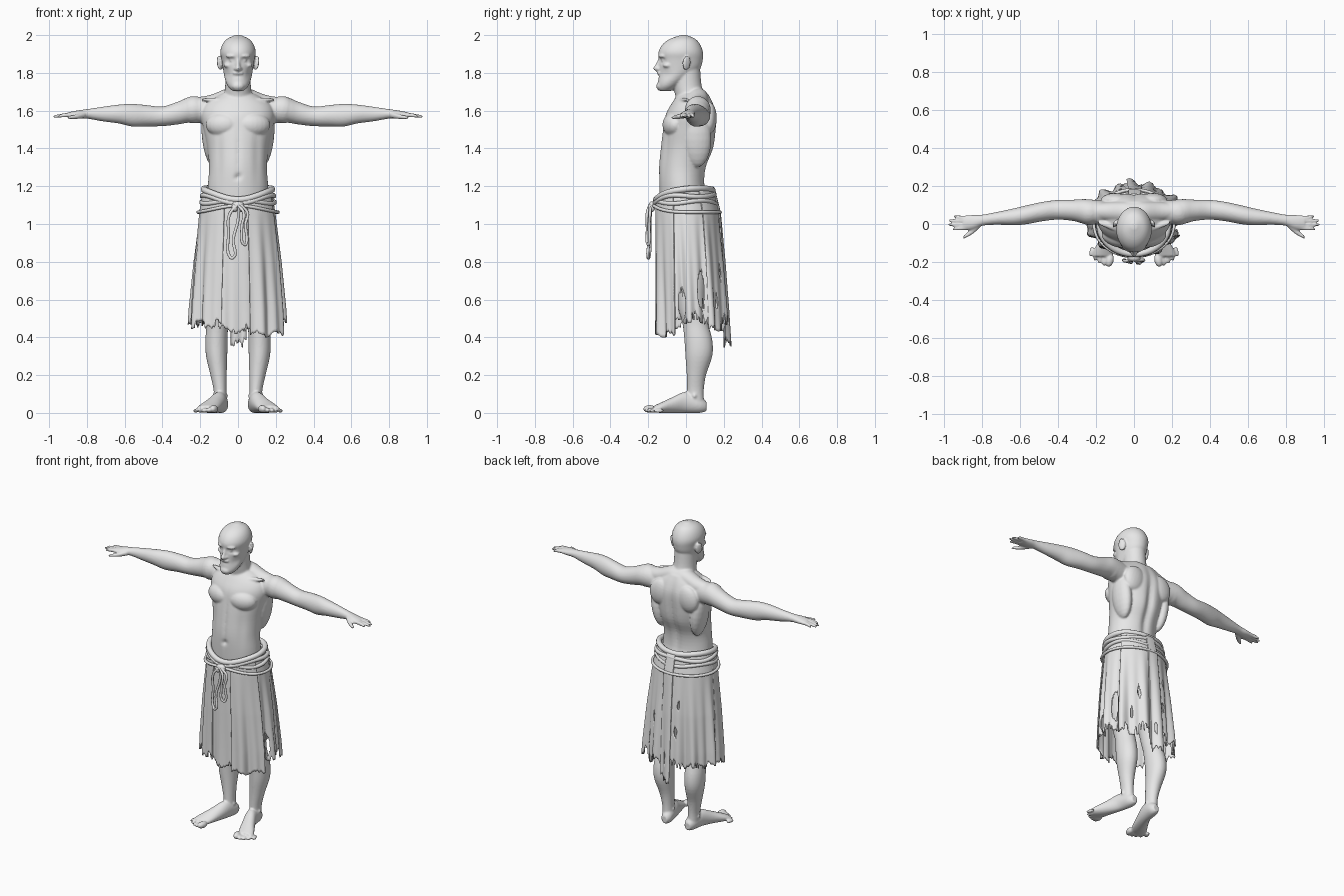
import bpy, bmesh, math, random
from mathutils import Vector, Matrix

random.seed(4)
cube = bpy.data.objects.get("Cube")
if cube:
    bpy.data.objects.remove(cube, do_unlink=True)

grey = bpy.data.materials.new("clay grey")
grey.use_nodes = True
grey.diffuse_color = (0.8, 0.8, 0.8, 1)
grey.node_tree.nodes["Principled BSDF"].inputs["Base Color"].default_value = (0.8, 0.8, 0.8, 1)


def add_object(name, data):
    obj = bpy.data.objects.new(name, data)
    data.materials.append(grey)
    bpy.context.collection.objects.link(obj)
    return obj


def mesh_object(name, bm):
    bmesh.ops.recalc_face_normals(bm, faces=bm.faces)
    for face in bm.faces:
        face.smooth = True
    mesh = bpy.data.meshes.new(name)
    bm.to_mesh(mesh)
    bm.free()
    return add_object(name, mesh)


def spline(sections, steps=4):
    """Smooth interpolation through rows of numbers."""
    rows = [Vector(s) for s in sections]
    rows = [rows[0]] + rows + [rows[-1]]
    out = []
    for p, q, r, s in zip(rows, rows[1:], rows[2:], rows[3:]):
        for i in range(steps):
            t = i / steps
            out.append(q + (r - p) * (t / 2) + (p * 2 - q * 5 + r * 4 - s) * (t * t / 2)
                       + (q * 3 - p - r * 3 + s) * (t ** 3 / 2))
    return out + [rows[-1]]


def loft(bm, axis, sections, sides=(1,), dent=None, count=40):
    """Sections: position along axis, two centre coordinates, two radii."""
    for side in sides:
        rings = []
        for c, a, b, ru, rv in spline(sections):
            ring = []
            for i in range(count):
                ang = math.tau * i / count
                u, v = a + ru * math.cos(ang), b + rv * math.sin(ang)
                co = Vector({"x": (c, u, v), "y": (u, c, v), "z": (u, v, c)}[axis])
                if dent:
                    co.y += dent(co)
                co.x *= side
                ring.append(bm.verts.new(co))
            rings.append(ring)
        for low, high in zip(rings, rings[1:]):
            for i in range(count):
                j = (i + 1) % count
                bm.faces.new((low[i], low[j], high[j], high[i]))
        bm.faces.new(rings[0])
        bm.faces.new(rings[-1])


def blob(bm, centre, radii, sides=(1, -1), turn=0, tilt=0):
    for side in sides:
        place = (Matrix.Diagonal((side, 1, 1, 1)) @ Matrix.Translation(centre)
                 @ Matrix.Rotation(turn, 4, "Z") @ Matrix.Rotation(tilt, 4, "Y")
                 @ Matrix.Diagonal((*radii, 1)))
        bmesh.ops.create_uvsphere(bm, u_segments=20, v_segments=12, radius=1, matrix=place)


def bump(x, centre, width):
    return math.exp(-((x - centre) / width) ** 2)


BOTH = (1, -1)
body = bmesh.new()


# Torso with spine furrow, midline and belly button
def torso_dent(p):
    if p.y > 0.05:
        return -0.02 * bump(p.x, 0, 0.025) * bump(p.z, 1.4, 0.22)
    if p.y < -0.05:
        return (0.006 * bump(p.x, 0, 0.012) + 0.006 * bump(abs(p.x), 0.1, 0.02)) * bump(p.z, 1.38, 0.15) \
            + 0.015 * bump(p.x, 0, 0.015) * bump(p.z, 1.25, 0.015)
    return 0


loft(body, "z", [(1, 0, .01, .165, .125), (1.1, 0, -.005, .165, .13), (1.2, 0, -.02, .16, .122),
                 (1.3, 0, -.017, .153, .127), (1.4, 0, .007, .162, .142), (1.5, 0, .02, .182, .142),
                 (1.58, 0, .028, .195, .135), (1.64, 0, .035, .17, .11), (1.69, 0, .04, .09, .08)],
     dent=torso_dent, count=72)
blob(body, (.085, -.07, 1.525), (.088, .052, .062), turn=.25)
blob(body, (.145, .06, 1.45), (.045, .075, .15), tilt=.12)
blob(body, (.1, .125, 1.56), (.075, .038, .085), tilt=-.3)
blob(body, (.1, -.02, 1.655), (.1, .016, .013), turn=.3, tilt=-.05)
loft(body, "x", [(0, .06, 1.66, .06, .06), (.06, .062, 1.665, .055, .052),
                 (.14, .065, 1.635, .05, .05), (.22, .065, 1.62, .045, .05)], BOTH)

# Neck and head
loft(body, "z", [(1.6, 0, .03, .085, .08), (1.67, 0, .025, .076, .08), (1.73, 0, .008, .068, .075),
                 (1.82, 0, 0, .066, .075)])


def face_dent(p):
    if p.y > -0.06:
        return 0
    return 0.02 * bump(abs(p.x), .038, .018) * bump(p.z, 1.868, .014) \
        + 0.012 * bump(abs(p.x), .06, .02) * bump(p.z, 1.79, .025) \
        + 0.006 * bump(p.z, 1.787, .005) * bump(p.x, 0, .025)


loft(body, "z", [(1.705, 0, -.11, .03, .035), (1.73, 0, -.095, .054, .056), (1.77, 0, -.066, .07, .08),
                 (1.82, 0, -.035, .079, .108), (1.87, 0, -.028, .087, .117), (1.91, 0, -.028, .094, .118),
                 (1.95, 0, -.025, .083, .1), (1.98, 0, -.018, .058, .067), (2, 0, -.012, .015, .015)],
     dent=face_dent, count=72)
blob(body, (.037, -.128, 1.889), (.03, .016, .009), turn=.35)
blob(body, (.032, -.12, 1.867), (.014, .012, .011))
blob(body, (.052, -.098, 1.84), (.025, .025, .014), turn=.5)
blob(body, (.012, -.145, 1.822), (.011, .014, .009))
loft(body, "z", [(1.81, 0, -.148, .01, .012), (1.822, 0, -.155, .014, .02), (1.85, 0, -.142, .01, .016),
                 (1.885, 0, -.132, .009, .01)], count=16)
blob(body, (0, -.142, 1.798), (.03, .012, .008), (1,))
blob(body, (0, -.138, 1.73), (.033, .02, .022), (1,))
blob(body, (.098, .003, 1.852), (.01, .024, .04), turn=.5, tilt=.15)

# Arms, hands and fingers
blob(body, (.235, .062, 1.605), (.075, .068, .072), tilt=.3)
loft(body, "x", [(.15, .06, 1.6, .06, .07), (.25, .065, 1.605, .066, .068), (.32, .072, 1.587, .056, .06),
                 (.4, .075, 1.57, .052, .052), (.48, .066, 1.573, .051, .056), (.56, .05, 1.576, .05, .06),
                 (.63, .038, 1.582, .045, .05), (.72, .03, 1.582, .034, .038), (.8, .02, 1.583, .029, .025),
                 (.85, .01, 1.58, .038, .021), (.9, .007, 1.577, .038, .014)], BOTH)
for y, tip in ((-.024, .955), (-.004, .978), (.016, .975), (.035, .95)):
    loft(body, "x", [(.87, y * .9, 1.577, .01, .012), (.92, y, 1.576, .01, .011),
                     (tip, y * 1.15, 1.568, .007, .007)], BOTH, count=12)
loft(body, "x", [(.81, 0, 1.577, .018, .016), (.855, -.04, 1.568, .016, .013),
                 (.9, -.07, 1.563, .009, .009)], BOTH, count=16)

# Legs, feet and toes
loft(body, "z", [(.05, .092, .05, .034, .045), (.12, .095, .05, .034, .044), (.2, .103, .055, .043, .051),
                 (.3, .113, .068, .056, .071), (.38, .114, .066, .059, .074), (.47, .11, .05, .057, .068),
                 (.55, .11, .03, .06, .07), (.7, .105, .02, .075, .085), (.9, .09, .015, .085, .1),
                 (1.05, .08, .01, .08, .1)], BOTH)
blob(body, (.095, .045, .09), (.043, .018, .02))
loft(body, "y", [(.108, .085, .035, .02, .025), (.075, .087, .044, .036, .044), (0, .1, .056, .039, .056),
                 (-.07, .127, .042, .046, .042), (-.13, .155, .028, .054, .028),
                 (-.17, .168, .02, .052, .018)], BOTH)
for i in range(5):
    size = .021 if i == 0 else .015 - .001 * i
    blob(body, (.128 + .024 * i, -.192 + .003 * i * i, size), (size, .036 - .002 * i, size), turn=.25)

skin = mesh_object("body", body)
remesh = skin.modifiers.new("Blend", "REMESH")
remesh.mode = "VOXEL"
remesh.voxel_size = 0.006
remesh.use_smooth_shade = True
relax = skin.modifiers.new("Relax", "SMOOTH")
relax.factor = 0.5
relax.iterations = 4

# Skirt surface: z, half width, half depth, centre y
PROFILE = [(1.22, .172, .14, -.012), (1.06, .198, .163, .004), (.8, .225, .175, .014),
           (.55, .243, .182, .022), (.3, .25, .188, .027)]


def on_skirt(ang, z, out=0):
    for top, low in zip(PROFILE, PROFILE[1:]):
        if z >= low[0]:
            break
    t = (top[0] - z) / (top[0] - low[0])
    rx, ry, cy = (p + (q - p) * t for p, q in zip(top[1:], low[1:]))
    a = math.radians(ang)
    drop = max(0, 1.08 - z)
    calm = 1 - .7 * bump(ang, -90, 35)
    out += drop * calm * (.02 * math.sin(11 * a + 1) + .014 * math.sin(19 * a + 2 + z))
    return Vector(((rx + out) * math.cos(a), cy + (ry + out) * math.sin(a), z))


def front(ang, width=40):
    return bump((ang + 270) % 360, 180, width)


def panel(name, start, end, hem, out, ragged=.03, holes=(), rows=44):
    bm = bmesh.new()
    columns = []
    for i in range(int(end - start) + 1):
        ang = start + i
        if i % 2 == 0:
            jag = random.random() ** 2 * ragged
        top = 1.18 - .07 * front(ang)
        bottom = hem + jag + .012 * math.sin(i / 5)
        columns.append([bm.verts.new(on_skirt(ang, top + (bottom - top) * r / rows, out))
                        for r in range(rows + 1)])
    for i, (left, right) in enumerate(zip(columns, columns[1:])):
        for r in range(rows):
            z = left[r].co.z
            if any(((start + i - a) / w) ** 2 + ((z - h) / tall) ** 2 < 1 for a, h, w, tall in holes):
                continue
            bm.faces.new((left[r], right[r], right[r + 1], left[r + 1]))
    cloth = mesh_object(name, bm)
    solid = cloth.modifiers.new("Thickness", "SOLIDIFY")
    solid.thickness = 0.007
    solid.offset = 0


panel("skirt_front_right", -182, -111, .455, .004, .04)
panel("skirt_front_centre", -116, -70, .43, -.006, .03)
panel("skirt_front_left", -75, -24, .41, .006, .015)
panel("skirt_left_side", -30, 36, .48, -.004, .05, [(20, .66, 7, .1), (-14, .58, 7, .08), (8, .5, 3, .04)])
panel("skirt_back_left", 30, 84, .44, .006, .08, [(62, .75, 2.5, .035), (50, .6, 2, .04)])
panel("skirt_back_strip", 80, 98, .33, .014, .07, [(88, .52, 2, .04)])
panel("skirt_back_right", 94, 182, .46, .003, .04, [(104, .7, 2.5, .03), (108, .87, 2, .02)])


# Rolled waist cloth and rope belt
def rope(name, points, radius, closed=False):
    curve = bpy.data.curves.new(name, "CURVE")
    curve.dimensions = "3D"
    curve.bevel_depth = radius
    curve.bevel_resolution = 3
    curve.resolution_u = 6
    curve.use_fill_caps = True
    line = curve.splines.new("BEZIER")
    line.bezier_points.add(len(points) - 1)
    for knot, co in zip(line.bezier_points, points):
        knot.co = co
        knot.handle_left_type = knot.handle_right_type = "AUTO"
    line.use_cyclic_u = closed
    add_object(name, curve)


def belt(name, height, dip, out, radius, sway=0):
    rope(name, [on_skirt(a, height - dip * front(a, 45) + sway * math.sin(math.radians(3 * a)), out)
                for a in range(-180, 180, 12)], radius, True)


belt("waist_roll_upper", 1.185, .06, .002, .017, .004)
belt("waist_roll_middle", 1.15, .035, .006, .013, -.006)
belt("waist_roll_lower", 1.115, -.005, .004, .012, .008)
belt("rope_belt", 1.062, -.035, .014, .009)

# Knot with hanging rope loops
knot = bmesh.new()
blob(knot, (.0, -.178, 1.1), (.032, .02, .02), (1,))
blob(knot, (.018, -.182, 1.085), (.016, .018, .022))
mesh_object("rope_knot", knot)
rope("rope_loop_right", [(-.005, -.19, 1.1), (-.045, -.195, 1.05), (-.05, -.19, .95), (-.045, -.195, .83),
                         (-.028, -.2, .82), (-.025, -.195, .92), (0, -.19, 1.02), (.005, -.188, 1.1)], .008)
rope("rope_loop_left", [(0, -.19, 1.1), (.03, -.205, 1.06), (.02, -.205, .98), (.035, -.2, .89),
                        (.045, -.195, .9), (.04, -.195, 1), (.05, -.19, 1.06), (.01, -.19, 1.1)], .008)
